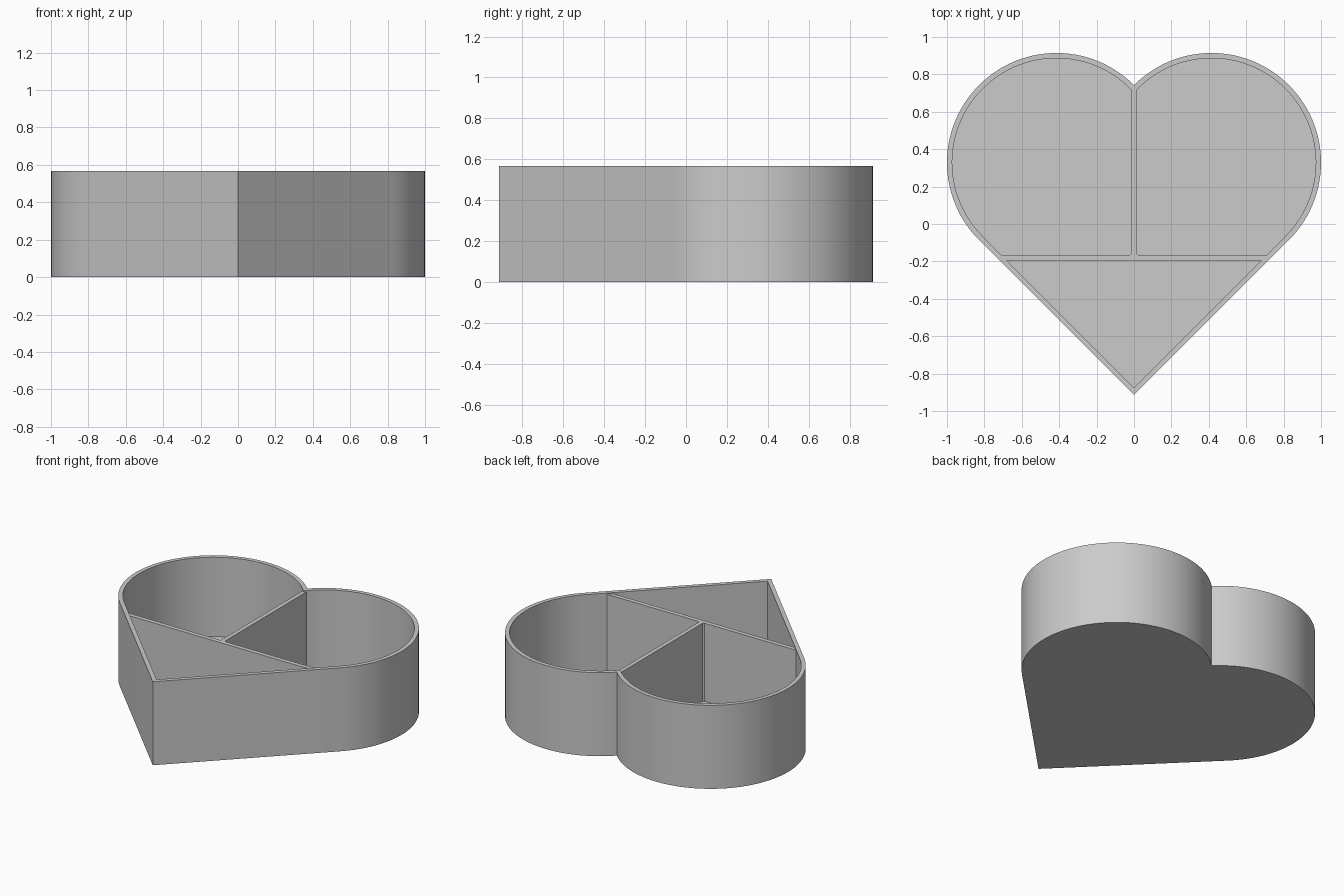
import bpy, bmesh
from math import sqrt, sin, cos, acos, pi, radians

cube = bpy.data.objects.get("Cube")
if cube:
    bpy.data.objects.remove(cube, do_unlink=True)

HEIGHT = 0.567
WALL = 0.028
STEPS = 56
# A heart is a square on its corner with a half circle on two sides
HALF_DIAG = 2 / (1 + sqrt(2))
RADIUS = HALF_DIAG / sqrt(2)
CX = HALF_DIAG / 2
TIP = -(1.5 * HALF_DIAG + RADIUS) / 2
CY = TIP + 1.5 * HALF_DIAG

grey = bpy.data.materials.new("plain grey")
grey.use_nodes = True
colour = (0.6, 0.6, 0.6, 1)
grey.diffuse_color = colour
grey.node_tree.nodes["Principled BSDF"].inputs["Base Color"].default_value = colour


def heart(inset):
    """Heart outline moved inward, counter-clockwise from the front tip."""
    r = RADIUS - inset
    start, end = -pi / 4, acos(-CX / r)
    right = []
    for i in range(STEPS + 1):
        a = start + (end - start) * i / STEPS
        right.append((CX + r * cos(a), CY + r * sin(a)))
    left = [(-x, y) for x, y in reversed(right[:-1])]
    return [(0, TIP + inset * sqrt(2))] + right + left


def ring(bm, outline, z):
    return [bm.verts.new((x, y, z)) for x, y in outline]


def bridge(bm, a, b):
    for i in range(len(a)):
        j = (i + 1) % len(a)
        bm.faces.new((a[i], a[j], b[j], b[i]))


def loft(name, rings):
    """Skin a stack of outlines and cap both ends."""
    bm = bmesh.new()
    loops = [ring(bm, outline, z) for outline, z in rings]
    for a, b in zip(loops, loops[1:]):
        bridge(bm, a, b)
    bm.faces.new(loops[0][::-1])
    bm.faces.new(loops[-1])
    bmesh.ops.recalc_face_normals(bm, faces=bm.faces)
    mesh = bpy.data.meshes.new(name)
    bm.to_mesh(mesh)
    bm.free()
    mesh.materials.append(grey)
    mesh.shade_smooth()
    mesh.set_sharp_from_angle(angle=radians(30))
    obj = bpy.data.objects.new(name, mesh)
    bpy.context.collection.objects.link(obj)
    return obj


# Open heart tray: outer wall, rim, inner wall and floor
outer, inner = heart(0), heart(WALL)
loft("heart_tray", [(outer, 0), (outer, HEIGHT), (inner, HEIGHT), (inner, WALL)])

# T-shaped divider, its ends set into the tray wall
front, back, half, nick = -0.195, -0.165, 0.014, 0.008
wall_mid = TIP + WALL / 2 * sqrt(2)
right_side = [
    (front - wall_mid, front),
    (back - wall_mid, back),
    (half + nick, back),
    (half, back + nick),
    (half, 0.725),
]
tee = right_side + [(-x, y) for x, y in reversed(right_side)]
loft("divider", [(tee, WALL / 2), (tee, HEIGHT - 0.008)])
